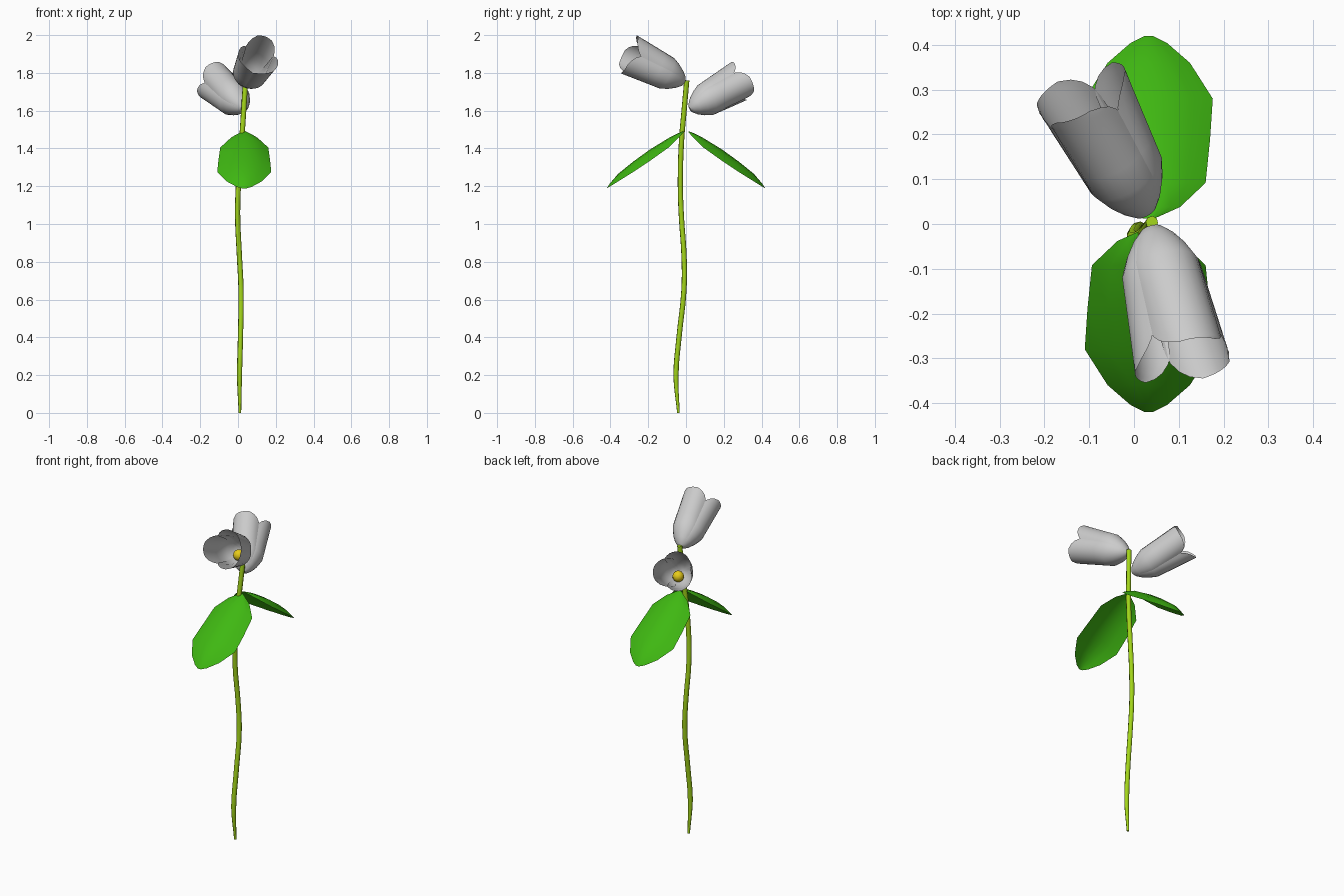
import bpy, bmesh, math
from mathutils import Vector

if "Cube" in bpy.data.objects:
    bpy.data.objects.remove(bpy.data.objects["Cube"])


def paint(obj, name, rgb):
    mat = bpy.data.materials.get(name) or bpy.data.materials.new(name)
    mat.diffuse_color = (*rgb, 1)
    mat.use_nodes = True
    mat.node_tree.nodes["Principled BSDF"].inputs["Base Color"].default_value = mat.diffuse_color
    obj.data.materials.append(mat)


def grid_object(name, rows, angle):
    """Surface through a rectangular grid of points."""
    n = len(rows[0])
    verts = [p for row in rows for p in row]
    faces = [(i * n + j, i * n + j + 1, (i + 1) * n + j + 1, (i + 1) * n + j)
             for i in range(len(rows) - 1) for j in range(n - 1)]
    mesh = bpy.data.meshes.new(name)
    mesh.from_pydata(verts, [], faces)
    obj = bpy.data.objects.new(name, mesh)
    bpy.context.collection.objects.link(obj)
    bpy.ops.object.select_all(action='DESELECT')
    bpy.context.view_layer.objects.active = obj
    obj.select_set(True)
    bpy.ops.object.shade_smooth_by_angle(angle=math.radians(angle))
    return obj


# Stem: gently waving tube
path = [(0.01, -0.04, 0.0), (0.008, -0.053, 0.2), (0.013, -0.037, 0.4),
        (0.016, -0.011, 0.65), (0.008, -0.01, 0.82), (-0.002, -0.025, 1.05),
        (0.003, -0.03, 1.22), (0.02, -0.023, 1.45), (0.03, -0.01, 1.6),
        (0.04, 0.004, 1.76)]
curve = bpy.data.curves.new("stem", 'CURVE')
curve.dimensions = '3D'
curve.bevel_depth = 0.014
curve.bevel_resolution = 2
curve.resolution_u = 4
curve.use_fill_caps = True
spline = curve.splines.new('BEZIER')
spline.bezier_points.add(len(path) - 1)
for bp, p in zip(spline.bezier_points, path):
    bp.co = p
    bp.handle_left_type = bp.handle_right_type = 'AUTO'
spline.bezier_points[0].radius = 0.5
stem = bpy.data.objects.new("stem", curve)
bpy.context.collection.objects.link(stem)
paint(stem, "stem_green", (0.36, 0.66, 0.01))

# Leaves: distance out, half width, ridge height, edge droop
stations = [(0.012, 0.012, 1.492, 0.004), (0.038, 0.07, 1.482, 0.025),
            (0.092, 0.127, 1.455, 0.05), (0.19, 0.137, 1.395, 0.06),
            (0.28, 0.143, 1.33, 0.055), (0.36, 0.092, 1.265, 0.04),
            (0.405, 0.04, 1.212, 0.015), (0.42, 0.01, 1.188, 0.0)]
for name, s in (("front_leaf", -1), ("back_leaf", 1)):
    rows = [[Vector((0.033 - s * w * k / 3, s * d, z - drop * (k / 3) ** 2))
             for k in range(-3, 4)] for d, w, z, drop in stations]
    leaf = grid_object(name, rows, 25)
    paint(leaf, "leaf_green", (0.05, 0.48, 0.006))


# Flowers: three half-tube petals with rounded tips and a yellow centre
def flower(name, origin, yaw, pitch=25, roll=22, length=0.345):
    y, p = math.radians(yaw), math.radians(pitch)
    axis = Vector((math.cos(y) * math.cos(p), math.sin(y) * math.cos(p), math.sin(p)))
    right = Vector((0, 0, 1)).cross(axis).normalized()
    up = axis.cross(right)
    origin = Vector(origin)
    steps = [0, 0.03, 0.1, 0.2, 0.32, 0.5, 0.68, 0.8, 0.87, 0.93, 0.97, 1.0]
    for i in range(3):
        phi = math.radians(roll + 120 * i)
        out = up * math.cos(phi) + right * math.sin(phi)
        side = right * math.cos(phi) - up * math.sin(phi)
        rows = []
        for t in steps:
            r = 0.004 + 0.076 * min(1, t / 0.3) ** 0.55
            w = 1 if t < 0.8 else math.sqrt(1 - 0.85 * ((t - 0.8) / 0.2) ** 2)
            rows.append([])
            for k in range(-5, 6):
                a = math.radians(82) * w * k / 5
                rows[-1].append(origin + axis * (t * length)
                                + out * (0.035 * t + r * math.cos(a))
                                + side * (r * math.sin(a)))
        grid_object(f"{name}_petal_{i + 1}", rows, 40)
    bpy.ops.mesh.primitive_uv_sphere_add(segments=14, ring_count=8, radius=0.032,
                                         location=origin + axis * 0.06 - up * 0.025)
    centre = bpy.context.object
    centre.name = name + "_centre"
    bpy.ops.object.shade_smooth_by_angle()
    paint(centre, "centre_yellow", (0.8, 0.6, 0.01))


flower("front_flower", (0.038, -0.005, 1.75), -90 + 14)
flower("back_flower", (0.03, 0.02, 1.61), 90 + 29)
